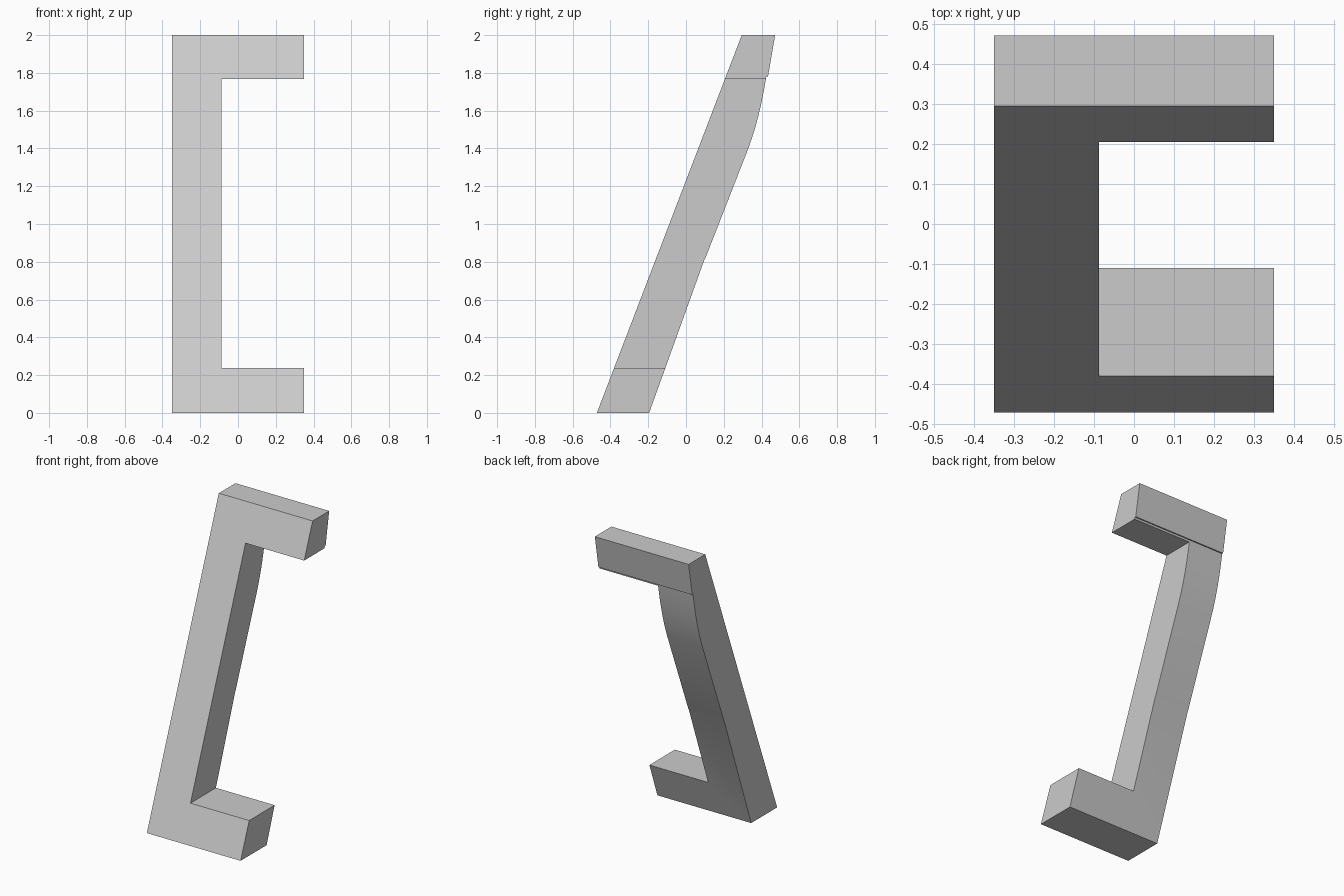
import bpy
import bmesh
from mathutils import Vector

default = bpy.data.objects.get("Cube")
if default:
    bpy.data.objects.remove(default, do_unlink=True)

# Plain grey material
grey = bpy.data.materials.new("light grey")
grey.use_nodes = True
color = (0.6, 0.6, 0.6, 1)
grey.diffuse_color = color
grey.node_tree.nodes["Principled BSDF"].inputs["Base Color"].default_value = color


def prism(name, profile, x_min, x_max):
    """Extrude a (y, z) outline along x."""
    bm = bmesh.new()
    face = bm.faces.new([bm.verts.new((x_min, y, z)) for y, z in profile])
    ext = bmesh.ops.extrude_face_region(bm, geom=[face])
    verts = [v for v in ext["geom"] if isinstance(v, bmesh.types.BMVert)]
    bmesh.ops.translate(bm, verts=verts, vec=(x_max - x_min, 0, 0))
    bmesh.ops.recalc_face_normals(bm, faces=bm.faces)
    mesh = bpy.data.meshes.new(name)
    bm.to_mesh(mesh)
    bm.free()
    mesh.materials.append(grey)
    obj = bpy.data.objects.new(name, mesh)
    bpy.context.collection.objects.link(obj)
    return obj


def bend(a, b, c, steps=8):
    """Quadratic curve from a to c, steered by b."""
    a, b, c = Vector(a), Vector(b), Vector(c)
    ts = [i / steps for i in range(steps + 1)]
    return [tuple(a * (1 - t) ** 2 + b * 2 * t * (1 - t) + c * t * t) for t in ts]


# Leaning side outline: straight front, stepped and gently bent back
outline = [(-0.472, 0), (-0.195, 0), (0.097, 0.81), (0.103, 0.82)]
outline += bend((0.33, 1.4), (0.39, 1.56), (0.425, 1.78))
outline += [(0.434, 1.78), (0.472, 2), (0.295, 2)]
frame = prism("bracket_frame", outline, -0.35, 0.35)

# Opening between the two arms
low, high = 0.237, 1.767
opening = prism("opening_cutter", [(-1, low), (1, low), (1, high), (-1, high)], -0.088, 1)
opening.hide_render = True

cut = frame.modifiers.new("opening", "BOOLEAN")
cut.operation = "DIFFERENCE"
cut.solver = "EXACT"
cut.object = opening
bpy.context.view_layer.objects.active = frame
frame.select_set(True)
bpy.ops.object.modifier_apply(modifier=cut.name)
bpy.data.objects.remove(opening, do_unlink=True)

# Smooth the bend, keep corners crisp
bpy.ops.object.shade_smooth_by_angle(angle=0.2)
